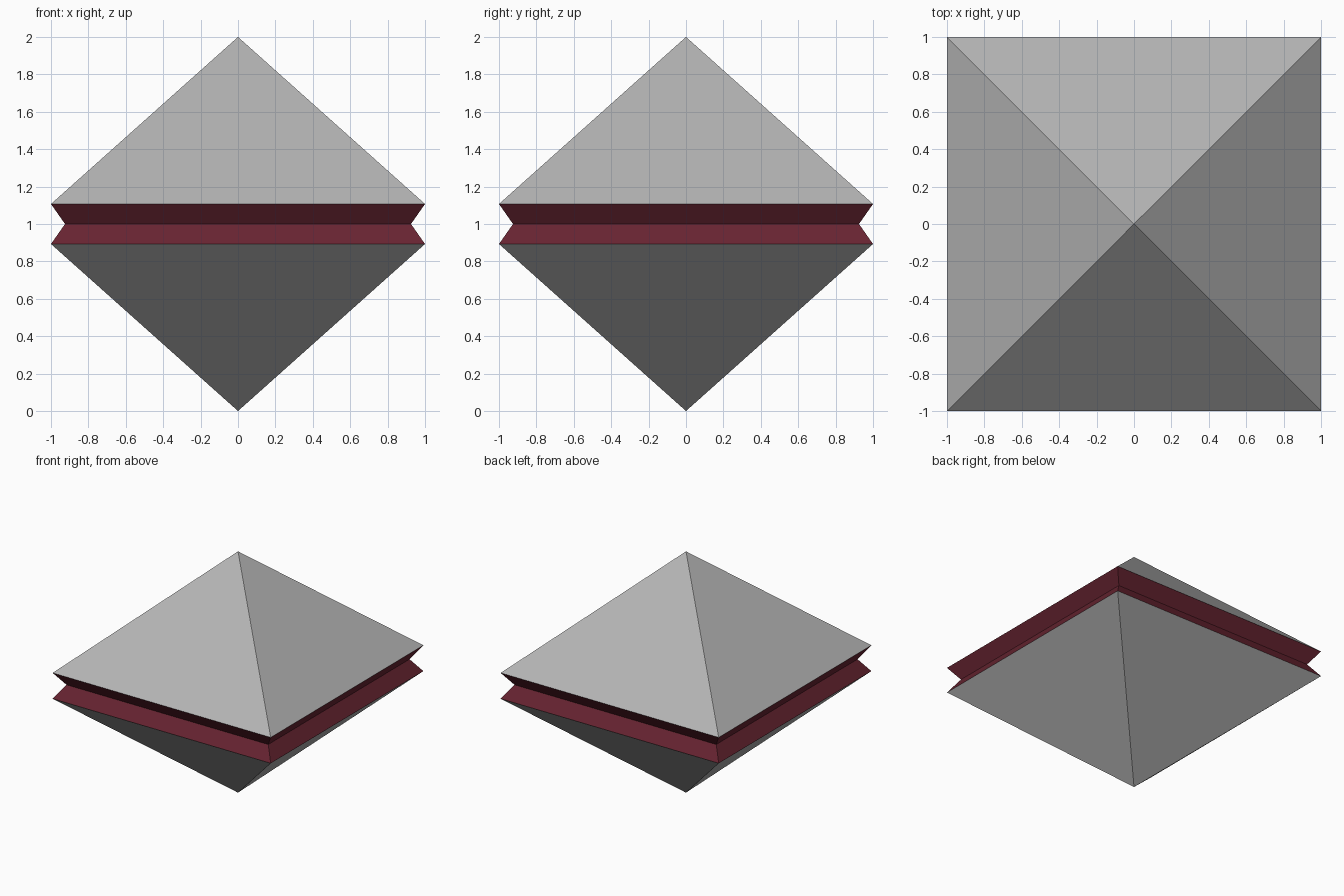
import bpy
import bmesh

if "Cube" in bpy.data.objects:
    bpy.data.objects.remove(bpy.data.objects["Cube"])

RIM, WAIST, GAP = 1.0, 0.925, 0.107  # half widths, half band height
MID = 1.0


def material(name, rgb):
    mat = bpy.data.materials.new(name)
    mat.diffuse_color = (*rgb, 1.0)
    mat.use_nodes = True
    mat.node_tree.nodes["Principled BSDF"].inputs["Base Color"].default_value = mat.diffuse_color
    return mat


def square_loft(name, rings, mat):
    """Stack square rings given as (half width, z); zero width is an apex."""
    bm = bmesh.new()
    loops = []
    for r, z in rings:
        if r == 0:
            loops.append([bm.verts.new((0, 0, z))] * 4)
        else:
            loops.append([bm.verts.new((sx * r, sy * r, z))
                          for sx, sy in ((-1, -1), (1, -1), (1, 1), (-1, 1))])
    for low, high in zip(loops, loops[1:]):
        for i in range(4):
            j = (i + 1) % 4
            corners = dict.fromkeys((low[i], low[j], high[j], high[i]))
            bm.faces.new(list(corners))
    mesh = bpy.data.meshes.new(name)
    bm.to_mesh(mesh)
    bm.free()
    mesh.materials.append(mat)
    obj = bpy.data.objects.new(name, mesh)
    bpy.context.collection.objects.link(obj)
    return obj


grey = material("stone grey", (0.456, 0.456, 0.456))
red = material("dark red", (0.136, 0.0176, 0.0307))

# Lower pyramid, pointing down
square_loft("lower_pyramid", [(0, 0), (RIM, MID - GAP)], grey)
# Grooved band between the pyramids
square_loft("grooved_band", [(RIM, MID - GAP), (WAIST, MID), (RIM, MID + GAP)], red)
# Upper pyramid, pointing up
square_loft("upper_pyramid", [(RIM, MID + GAP), (0, 2 * MID)], grey)
